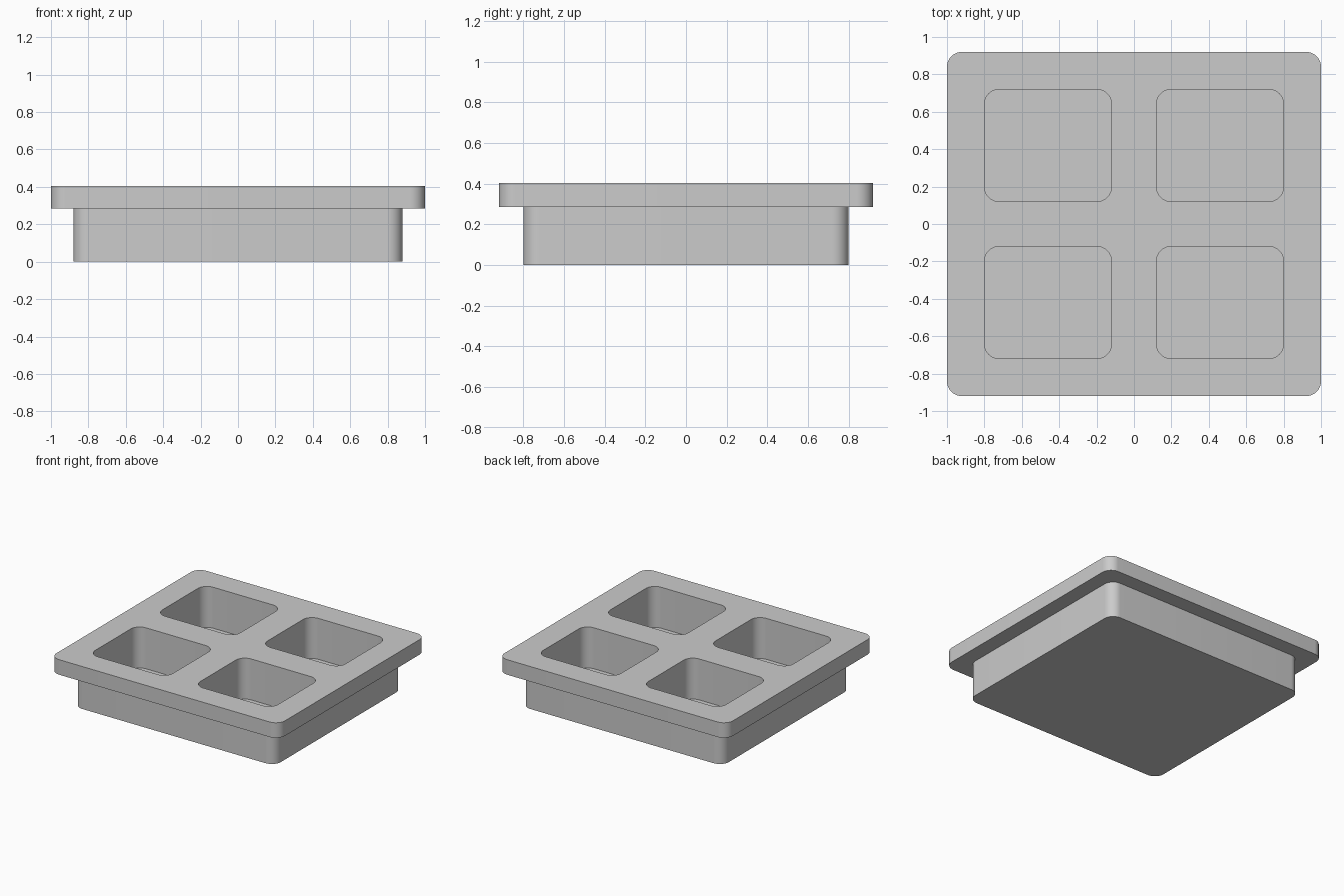
import bpy
import bmesh
from math import cos, sin, pi, radians

if "Cube" in bpy.data.objects:
    bpy.data.objects.remove(bpy.data.objects["Cube"], do_unlink=True)

BASE_Z, LEDGE_Z, TOP_Z, FLOOR_Z = 0.0, 0.285, 0.404, 0.08
RADIUS, STEPS = 0.08, 12

grey = bpy.data.materials.new("plain grey")
grey.use_nodes = True
colour = (0.6, 0.6, 0.6, 1)
grey.diffuse_color = colour
grey.node_tree.nodes["Principled BSDF"].inputs["Base Color"].default_value = colour

bm = bmesh.new()


def ring(half_x, half_y, z, cx=0, cy=0):
    """Closed loop of vertices around a rounded rectangle."""
    verts = []
    for quarter, (sx, sy) in enumerate([(1, 1), (-1, 1), (-1, -1), (1, -1)]):
        for i in range(STEPS + 1):
            a = (quarter + i / STEPS) * pi / 2
            verts.append(bm.verts.new((cx + sx * (half_x - RADIUS) + RADIUS * cos(a),
                                       cy + sy * (half_y - RADIUS) + RADIUS * sin(a), z)))
    return verts


def bridge(lower, upper):
    """Quads between two matching loops."""
    n = len(lower)
    for i in range(n):
        j = (i + 1) % n
        bm.faces.new((lower[i], lower[j], upper[j], upper[i]))


def loop_edges(verts):
    return [bm.edges.get((v, verts[i - 1])) for i, v in enumerate(verts)]


# Outer shell: base, body wall, overhanging ledge and rim wall
outline = [ring(0.88, 0.80, BASE_Z), ring(0.88, 0.80, LEDGE_Z),
           ring(1.0, 0.92, LEDGE_Z), ring(1.0, 0.92, TOP_Z)]
bm.faces.new(outline[0][::-1])
for lower, upper in zip(outline, outline[1:]):
    bridge(lower, upper)
top_edges = loop_edges(outline[-1])

# Four pockets sunk from the top
for sx in (-1, 1):
    for sy in (-1, 1):
        mouth = ring(0.34, 0.30, TOP_Z, sx * 0.46, sy * 0.42)
        floor = ring(0.34, 0.30, FLOOR_Z, sx * 0.46, sy * 0.42)
        bridge(mouth, floor)
        bm.faces.new(floor)
        top_edges += loop_edges(mouth)

# Flat top surface around the pocket mouths
bmesh.ops.triangle_fill(bm, edges=top_edges, use_beauty=True, normal=(0, 0, 1))
bmesh.ops.recalc_face_normals(bm, faces=bm.faces[:])

mesh = bpy.data.meshes.new("compartment_tray")
bm.to_mesh(mesh)
bm.free()
mesh.materials.append(grey)
tray = bpy.data.objects.new("compartment_tray", mesh)
bpy.context.collection.objects.link(tray)

# Smooth rounded corners, crisp rims
bpy.ops.object.select_all(action="DESELECT")
tray.select_set(True)
bpy.context.view_layer.objects.active = tray
bpy.ops.object.shade_smooth_by_angle(angle=radians(30))
